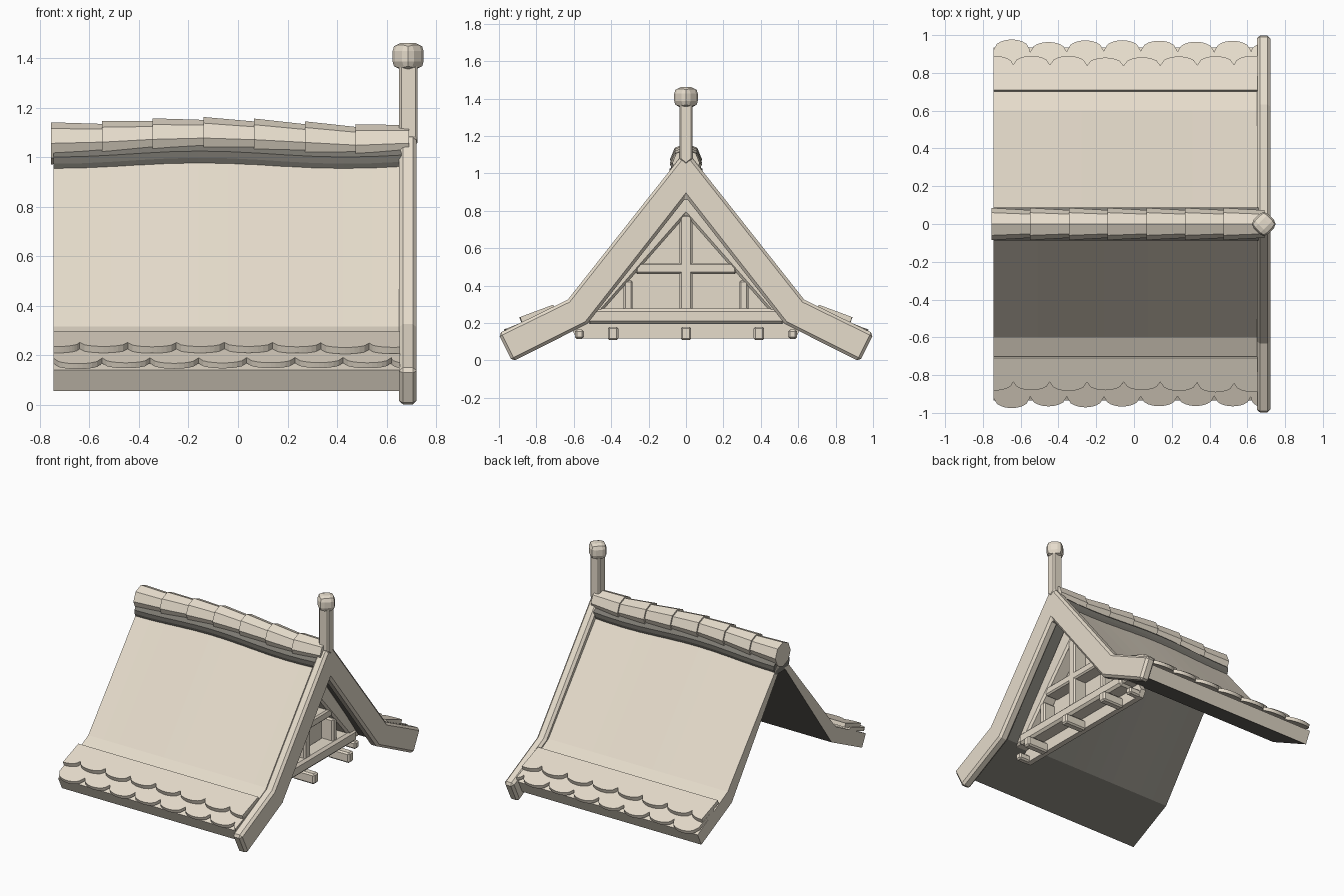
import bpy, bmesh, math, random
from mathutils import Matrix

random.seed(4)
cube = bpy.data.objects.get("Cube")
if cube:
    bpy.data.objects.remove(cube)


def material(name, colour):
    mat = bpy.data.materials.new(name)
    mat.use_nodes = True
    mat.diffuse_color = colour
    bsdf = mat.node_tree.nodes["Principled BSDF"]
    bsdf.inputs["Base Color"].default_value = colour
    bsdf.inputs["Roughness"].default_value = 0.8
    return mat


beige = material("warm_beige", (0.79, 0.715, 0.60, 1))
shade = material("dark_underside", (0.20, 0.19, 0.165, 1))


def finish(name, bm, bevel=0, segments=1, mats=(beige,)):
    bmesh.ops.recalc_face_normals(bm, faces=bm.faces)
    if len(mats) > 1:
        # Faces turned inward and down, beneath the roof, take the second colour
        for f in bm.faces:
            inward = f.normal.y * f.calc_center_median().y < 0
            f.material_index = int(inward and f.normal.z < -0.1)
    mesh = bpy.data.meshes.new(name)
    bm.to_mesh(mesh)
    bm.free()
    for mat in mats:
        mesh.materials.append(mat)
    obj = bpy.data.objects.new(name, mesh)
    bpy.context.collection.objects.link(obj)
    if bevel:
        mod = obj.modifiers.new("bevel", "BEVEL")
        mod.width, mod.segments = bevel, segments
        mod.limit_method = "ANGLE"
    return obj


def loft(bm, rings):
    """Closed solid through rings of equal length."""
    rows = [[bm.verts.new(p) for p in ring] for ring in rings]
    n = len(rows[0])
    for a, b in zip(rows, rows[1:]):
        for i in range(n):
            j = (i + 1) % n
            bm.faces.new((a[i], a[j], b[j], b[i]))
    bm.faces.new(rows[0])
    bm.faces.new(rows[-1][::-1])


def prism(name, profile, x0, x1, bevel=0):
    """Extrude a (y, z) outline along x."""
    bm = bmesh.new()
    loft(bm, [[(x, y, z) for y, z in profile] for x in (x0, x1)])
    return finish(name, bm, bevel)


def bar(name, y0, y1, z0, z1, x0, x1, bevel=0.01):
    return prism(name, [(y0, z0), (y1, z0), (y1, z1), (y0, z1)], x0, x1, bevel)


def both(half):
    """Mirror a half outline that starts and ends on the centre line."""
    return half + [(-y, z) for y, z in reversed(half) if y > 0]


def wave(x):
    return 0.012 * math.cos(math.tau * (x + 0.15) / 1.17)


LEFT, RIGHT = -0.745, 0.66


def wavy(name, outline, mats):
    """Sweep an outline along the roof; points near the ridge follow the wave."""
    bm = bmesh.new()
    rings = []
    for i in range(13):
        x = LEFT + (RIGHT - LEFT) * i / 12
        rings.append([(x, y, z + wave(x) * (z > 0.9)) for y, z in outline])
    loft(bm, rings)
    return finish(name, bm, 0, 1, mats)


# Roof shell with flared eaves, thinning towards the ridge
wavy("roof_shell", both([(0, 1.06), (0.6, 0.315), (0.935, 0.14), (0.893, 0.055),
                         (0.555, 0.222), (0, 1.0)]), (beige, shade))

# Dark base that carries the ridge tiles
ridge_half = [(0.05, 1.045), (0.088, 1.012), (0.085, 0.985), (0.068, 0.945)]
wavy("ridge_base", ridge_half + [(-y, z) for y, z in reversed(ridge_half)], (shade,))

# Ridge cap: overlapping tapered eight-sided tiles
STEP = 0.205
for k in range(7):
    x0 = -0.755 + STEP * k
    x1 = min(x0 + STEP + 0.01, 0.70)
    bm = bmesh.new()
    rings = []
    for x, r in ((x0, 0.085), (x1, 0.073)):
        zc = 1.066 + wave(x) * 0.9 - 0.008 * (x > 0.4)
        rings.append([(x, r * math.cos(a), zc + r * math.sin(a))
                      for a in (math.tau * j / 8 for j in range(8))])
    loft(bm, rings)
    finish("ridge_tile_%d" % (k + 1), bm)


# Scalloped eave tiles
def tile_row(name, side, first, y0, z0, y1, z1, thick, pitch=0.195):
    bm = bmesh.new()
    x = first
    while x < RIGHT - 0.02:
        a, b = max(x, LEFT), min(x + pitch, RIGHT - 0.005)
        reach = 1 + random.uniform(-0.04, 0.04)
        outline = [(a, 0), (b, 0)]
        for i in range(11):
            px = b + (a - b) * i / 10
            u = (px - x) / pitch * 2 - 1
            drop = math.sqrt(max(0, 1 - u * u))
            outline.append((px, reach * (0.74 + 0.26 * drop)))
        rings = [[(px, side * (y0 + (y1 - y0) * t - d * 0.36), z0 + (z1 - z0) * t - d)
                  for px, t in outline] for d in (0, thick)]
        loft(bm, rings)
        x += pitch
    finish(name, bm)


for side, label in ((-1, "front"), (1, "back")):
    tile_row(label + "_upper_tiles", side, -0.64 - 0.195, 0.71, 0.298, 0.885, 0.233, 0.026)
    tile_row(label + "_lower_tiles", side, LEFT, 0.76, 0.25, 0.97, 0.167, 0.022)

# Barge board framing the gable
prism("barge_board", both([(0, 1.125), (0.632, 0.325), (1.004, 0.143), (0.929, -0.006),
                           (0.528, 0.195), (0, 0.87)]), 0.65, 0.722, 0.016)

# Finial post with pointed foot, and rounded knob turned on its corner
prism("finial_post", [(-0.036, 1.38), (-0.036, 1.075), (0, 1.045), (0.036, 1.075), (0.036, 1.38)],
      0.65, 0.726, 0.01)
bm = bmesh.new()
bmesh.ops.create_cube(bm, size=0.109, matrix=Matrix.Translation((0.687, 0, 1.407))
                      @ Matrix.Rotation(math.pi / 4, 4, "Z"))
finish("finial_knob", bm, 0.034, 2)

# Gable wall, set back under the roof
prism("gable_wall", both([(0, 0.98), (0.57, 0.24), (0.61, 0.165), (0.585, 0.118), (0, 0.118)]), 0.41, 0.45)

# Timber frame on the gable
prism("gable_rafters", both([(0, 0.98), (0.59, 0.21), (0.495, 0.21), (0, 0.775)]), 0.44, 0.55, 0.014)
bar("king_post", -0.034, 0.034, 0.22, 0.78, 0.44, 0.545)
bar("collar_beam", -0.27, 0.27, 0.462, 0.522, 0.44, 0.545)
bar("sill_beam", -0.53, 0.53, 0.195, 0.278, 0.44, 0.56, 0.016)
for side, label in ((-1, "right"), (1, "left")):
    ys = sorted((side * 0.285, side * 0.333))
    bar("stud_" + label, ys[0], ys[1], 0.26, 0.43, 0.44, 0.54)

# Joist ends poking out below the sill, with short stubs at the corners
for k, y in enumerate((-0.39, 0, 0.39)):
    bar("joist_end_%d" % (k + 1), y - 0.028, y + 0.028, 0.108, 0.18, 0.44, 0.61)
for y, label in ((-0.57, "right"), (0.57, "left")):
    bar("corner_stub_" + label, y - 0.024, y + 0.024, 0.115, 0.165, 0.44, 0.53)
